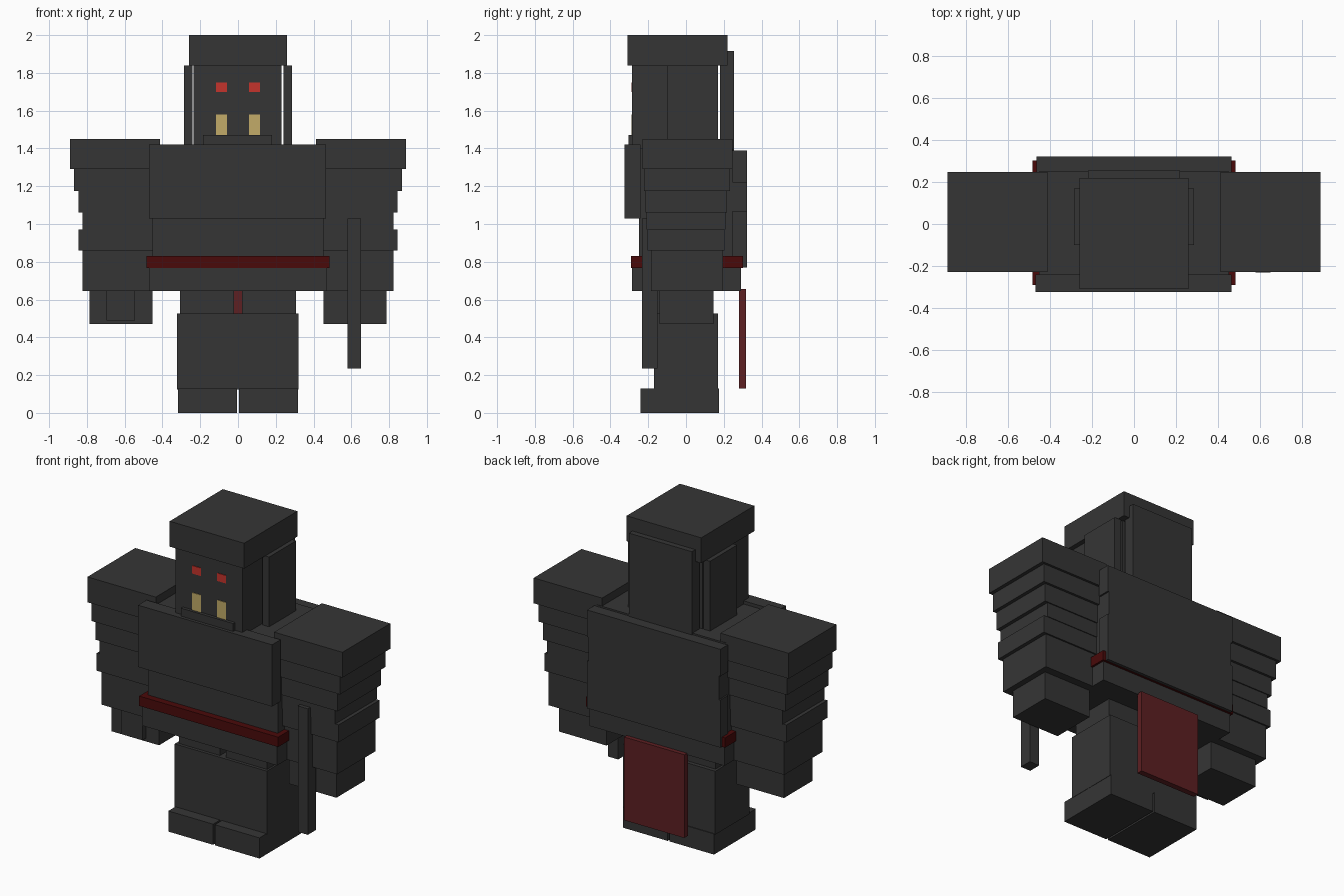
import bpy, bmesh


def material(name, rgb):
    m = bpy.data.materials.new(name)
    m.diffuse_color = (*rgb, 1)
    return m


GREY = material("dark_grey", (0.036, 0.036, 0.036))
BELT = material("deep_red", (0.068, 0.003, 0.003))
CLOTH = material("cloth_red", (0.11, 0.014, 0.016))
EYE = material("eye_red", (0.56, 0.033, 0.025))
FANG = material("fang_yellow", (0.54, 0.41, 0.14))


def box(name, x, y, z, mat=GREY):
    """Axis-aligned block from (min, max) ranges."""
    bm = bmesh.new()
    bmesh.ops.create_cube(bm, size=1)
    for v in bm.verts:
        v.co = [r[0] if c < 0 else r[1] for c, r in zip(v.co, (x, y, z))]
    me = bpy.data.meshes.new(name)
    bm.to_mesh(me)
    bm.free()
    me.materials.append(mat)
    ob = bpy.data.objects.new(name, me)
    bpy.context.collection.objects.link(ob)
    return ob


def pair(name, x, y, z, mat=GREY):
    """Block on the +x side and its mirror on the -x side."""
    box(name + "_right", x, y, z, mat)
    box(name + "_left", (-x[1], -x[0]), y, z, mat)


# Head and helmet
box("head", (-0.235, 0.23), (-0.285, 0.17), (1.40, 1.85))
box("helmet_cap", (-0.26, 0.26), (-0.31, 0.22), (1.84, 2.0))
box("helmet_back", (-0.22, 0.22), (0.18, 0.255), (1.39, 1.915))
pair("helmet_cheek", (0.24, 0.287), (-0.10, 0.17), (1.39, 1.84))
box("chin", (-0.185, 0.18), (-0.305, -0.10), (1.40, 1.47))
pair("eye", (0.057, 0.117), (-0.289, -0.284), (1.70, 1.75), EYE)
pair("fang", (0.057, 0.117), (-0.289, -0.284), (1.47, 1.58), FANG)

# Torso with armour plates
box("torso", (-0.453, 0.453), (-0.25, 0.25), (0.80, 1.40))
box("chest_plate", (-0.47, 0.465), (-0.325, -0.24), (1.03, 1.42))
for name, half, z in (("upper", 0.465, (1.22, 1.39)),
                      ("middle", 0.455, (1.07, 1.22)),
                      ("lower", 0.465, (0.77, 1.07))):
    box("back_plate_" + name, (-half, half), (0.245, 0.322), z)
box("hips", (-0.472, 0.472), (-0.285, 0.29), (0.645, 0.825))
box("belt", (-0.485, 0.485), (-0.292, 0.303), (0.768, 0.83), BELT)

# Arms as stacked bands: inner x, outer x, front y, back y, bottom z, top z
bands = (
    (0.413, 0.89, -0.23, 0.247, 1.29, 1.45),
    (0.43, 0.867, -0.222, 0.232, 1.175, 1.29),
    (0.44, 0.845, -0.215, 0.217, 1.06, 1.175),
    (0.45, 0.822, -0.208, 0.21, 0.97, 1.06),
    (0.45, 0.845, -0.203, 0.205, 0.86, 0.97),
    (0.45, 0.822, -0.185, 0.195, 0.645, 0.86),
    (0.453, 0.785, -0.14, 0.145, 0.47, 0.645),
)
for i, (x0, x1, y0, y1, z0, z1) in enumerate(bands):
    pair(f"arm_band_{i + 1}", (x0, x1), (y0, y1), (z0, z1))

# Held items
box("staff", (0.58, 0.65), (-0.232, -0.152), (0.235, 1.03))
box("grip_block", (-0.695, -0.545), (-0.175, -0.13), (0.49, 0.65))

# Legs, feet and rear cloth
pair("thigh", (0.02, 0.308), (-0.15, 0.145), (0.52, 0.65))
box("shins", (-0.323, 0.32), (-0.17, 0.17), (0.125, 0.525))
pair("foot", (0.006, 0.318), (-0.24, 0.175), (0.0, 0.13))
box("rear_cloth", (-0.21, 0.21), (0.28, 0.317), (0.13, 0.655), CLOTH)
